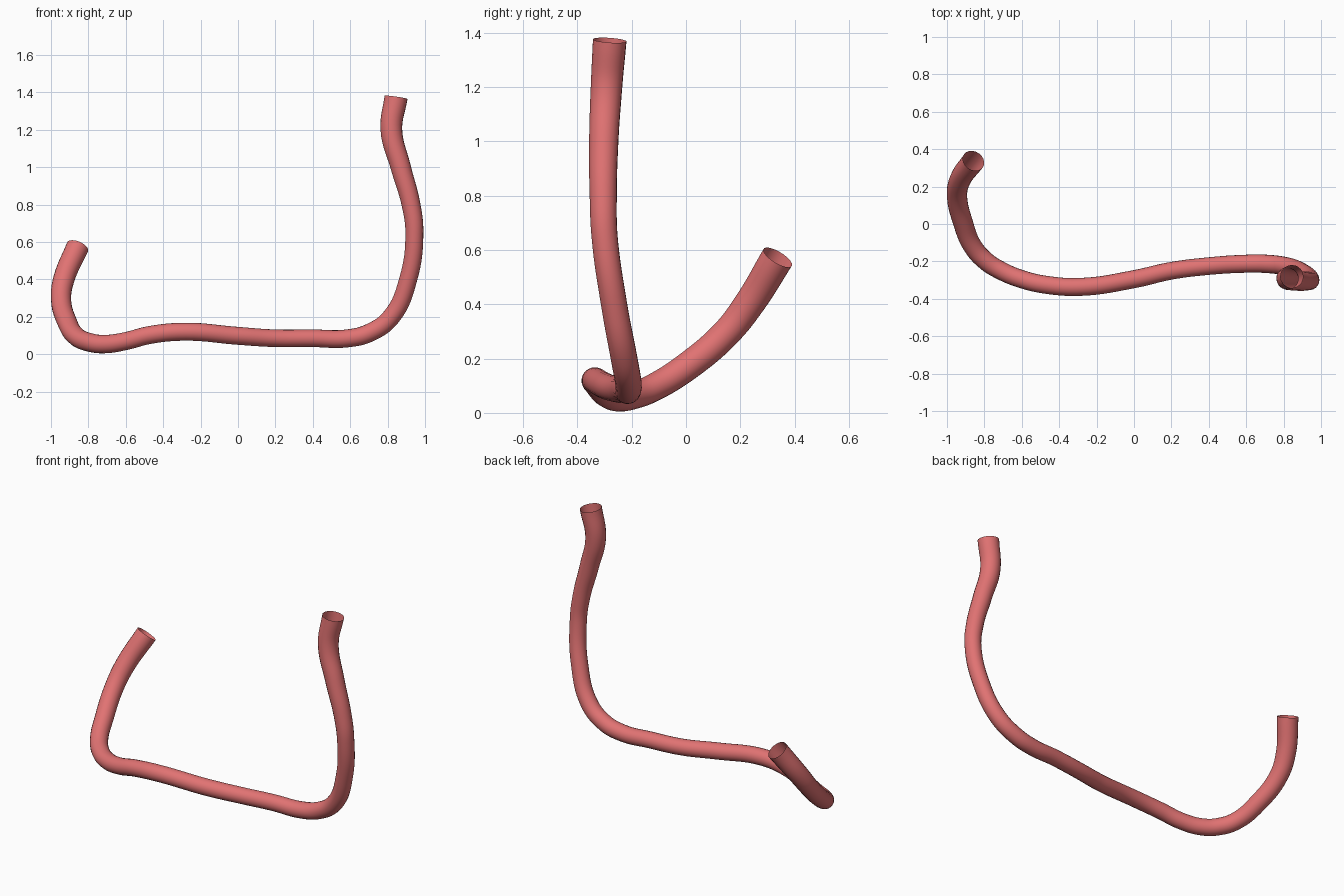
import bpy

# Centre line of the bent tube: x, y, z, tube radius
path = [
    (-0.858, 0.338, 0.573, 0.061),
    (-0.930, 0.235, 0.405, 0.057),
    (-0.946, 0.150, 0.296, 0.054),
    (-0.915, 0.010, 0.175, 0.053),
    (-0.862, -0.120, 0.093, 0.051),
    (-0.790, -0.200, 0.062, 0.050),
    (-0.710, -0.250, 0.054, 0.049),
    (-0.600, -0.295, 0.070, 0.048),
    (-0.470, -0.325, 0.103, 0.048),
    (-0.280, -0.336, 0.120, 0.048),
    (0.000, -0.295, 0.098, 0.048),
    (0.200, -0.250, 0.085, 0.047),
    (0.400, -0.225, 0.085, 0.047),
    (0.580, -0.213, 0.084, 0.048),
    (0.705, -0.213, 0.115, 0.049),
    (0.820, -0.228, 0.200, 0.049),
    (0.910, -0.265, 0.400, 0.048),
    (0.943, -0.300, 0.650, 0.048),
    (0.925, -0.305, 0.800, 0.050),
    (0.870, -0.303, 1.000, 0.054),
    (0.820, -0.293, 1.200, 0.058),
    (0.845, -0.281, 1.373, 0.062),
]

# Tube, round and open at both ends
curve = bpy.data.curves.new("tube", "CURVE")
curve.dimensions = "3D"
curve.bevel_depth = 1.0  # the point radius gives the real size
curve.bevel_resolution = 8
curve.resolution_u = 8
curve.use_fill_caps = False
spline = curve.splines.new("BEZIER")
spline.bezier_points.add(len(path) - 1)
for point, (x, y, z, r) in zip(spline.bezier_points, path):
    point.co = (x, y, z)
    point.radius = r
    point.handle_left_type = point.handle_right_type = "AUTO"

tube = bpy.data.objects.new("bent_tube", curve)
bpy.context.collection.objects.link(tube)
bpy.context.view_layer.objects.active = tube
tube.select_set(True)
bpy.ops.object.convert(target="MESH")
tube = bpy.context.object
tube.name = "bent_tube"
bpy.ops.object.shade_smooth()

# Soft red colour
red = bpy.data.materials.new("soft_red")
red.diffuse_color = (0.75, 0.17, 0.17, 1)
tube.data.materials.clear()
tube.data.materials.append(red)
